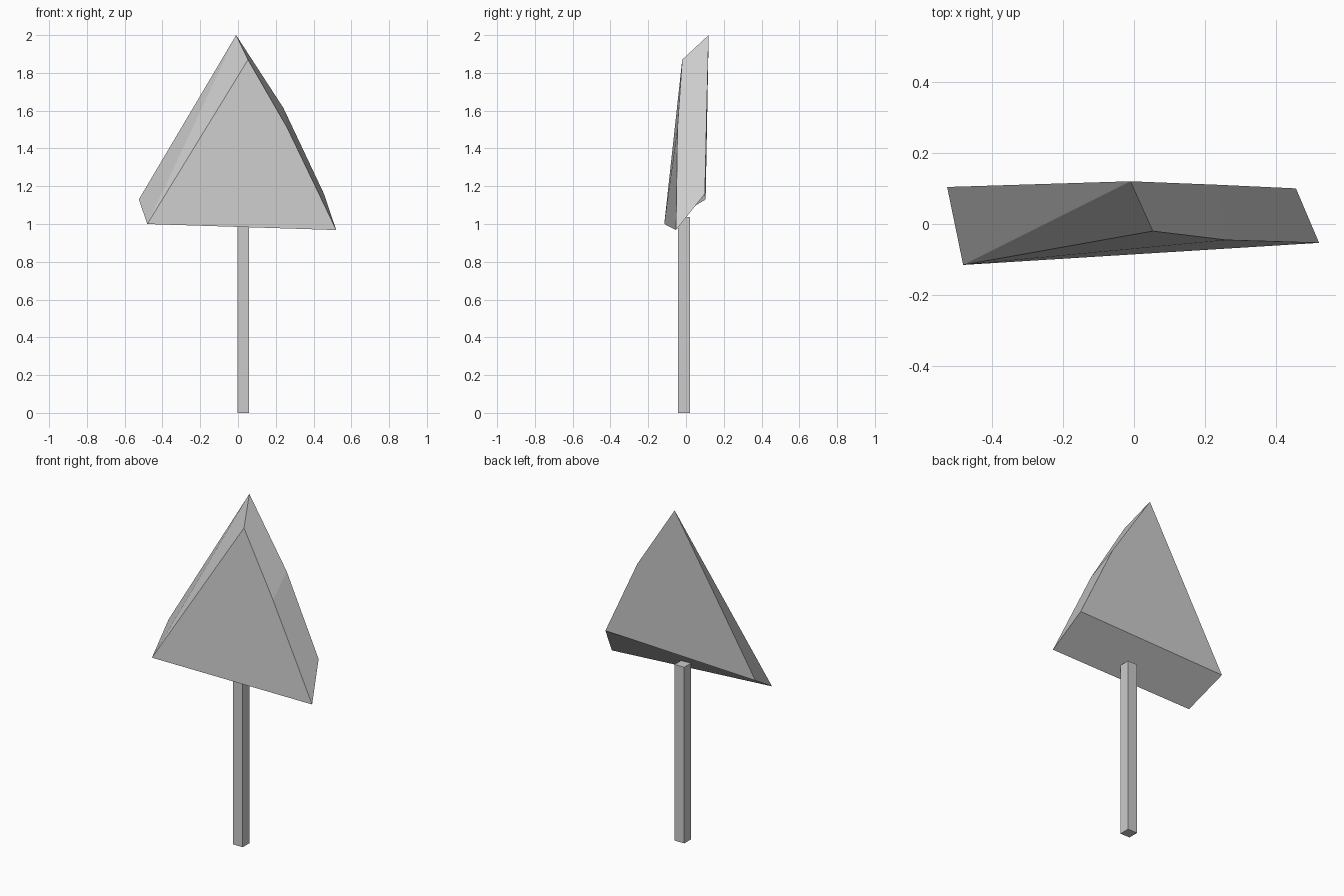
import bpy
import bmesh

if "Cube" in bpy.data.objects:
    bpy.data.objects.remove(bpy.data.objects["Cube"])


def add_object(name, bm):
    bmesh.ops.recalc_face_normals(bm, faces=bm.faces)
    mesh = bpy.data.meshes.new(name)
    bm.to_mesh(mesh)
    bm.free()
    obj = bpy.data.objects.new(name, mesh)
    bpy.context.collection.objects.link(obj)
    return obj


# Leaning triangular head: matching front and back outlines
# (left corner, right corner, right bend, peak)
front = [(-0.48, -0.115, 1.0), (0.52, -0.053, 0.968),
         (0.26, -0.045, 1.51), (0.053, -0.02, 1.87)]
back = [(-0.525, 0.104, 1.13), (0.455, 0.10, 1.16),
        (0.24, 0.11, 1.615), (-0.01, 0.12, 2.0)]
bm = bmesh.new()
f = [bm.verts.new(p) for p in front]
b = [bm.verts.new(p) for p in back]
bm.faces.new(f)
bm.faces.new(b[::-1])
for i in range(3):
    bm.faces.new((f[i], b[i], b[i + 1], f[i + 1]))
# Left side is folded along its diagonal
bm.faces.new((f[0], f[3], b[3]))
bm.faces.new((f[0], b[3], b[0]))
add_object("head", bm)

# Square post
bm = bmesh.new()
bmesh.ops.create_cube(bm, size=1)
bmesh.ops.scale(bm, vec=(0.063, 0.063, 1.037), verts=bm.verts)
bmesh.ops.translate(bm, vec=(0.028, -0.01, 0.5185), verts=bm.verts)
add_object("post", bm)
